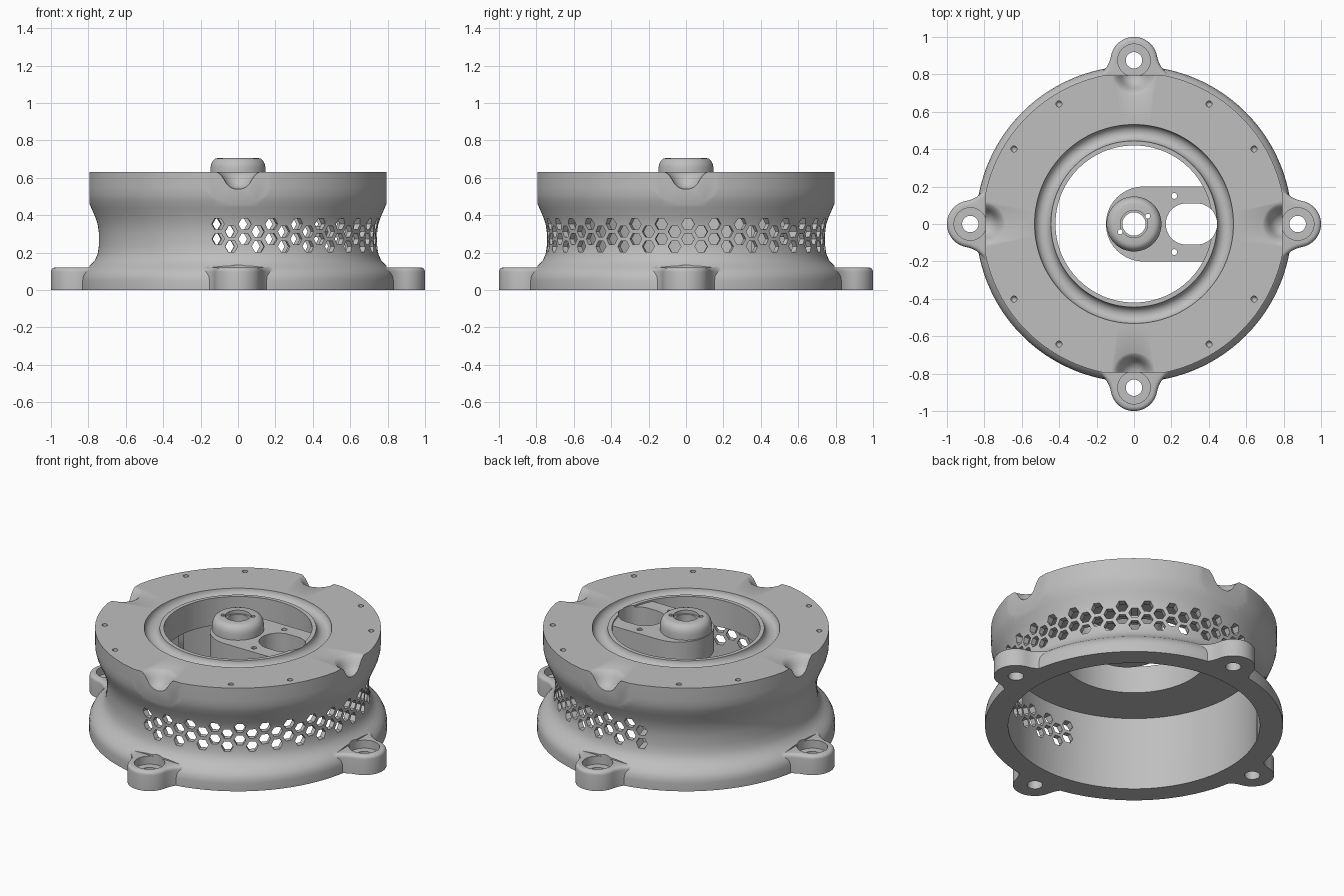
import bpy, bmesh, math
from math import sin, cos, radians, pi
from mathutils import Matrix

old = bpy.data.objects.get("Cube")
if old:
    bpy.data.objects.remove(old, do_unlink=True)

grey = bpy.data.materials.new("plain_grey")
grey.use_nodes = True
grey.diffuse_color = (0.52, 0.52, 0.52, 1)
grey.node_tree.nodes["Principled BSDF"].inputs["Base Color"].default_value = grey.diffuse_color


def finish(bm, name):
    bmesh.ops.recalc_face_normals(bm, faces=bm.faces)
    mesh = bpy.data.meshes.new(name)
    bm.to_mesh(mesh)
    bm.free()
    mesh.materials.append(grey)
    obj = bpy.data.objects.new(name, mesh)
    bpy.context.collection.objects.link(obj)
    return obj


def lathe(name, profile, closed=False, steps=160, spots=((0, 0),)):
    """Revolve (radius, height) points about an upright axis at each spot."""
    bm = bmesh.new()
    for x, y in spots:
        vs = [bm.verts.new((x + r, y, z)) for r, z in profile]
        pairs = list(zip(vs, vs[1:] + vs[:1])) if closed else list(zip(vs, vs[1:]))
        es = [bm.edges.new(p) for p in pairs]
        bmesh.ops.spin(bm, geom=vs + es, cent=(x, y, 0), axis=(0, 0, 1),
                       angle=2 * pi, steps=steps, use_duplicate=False)
    bmesh.ops.remove_doubles(bm, verts=bm.verts, dist=1e-5)
    return finish(bm, name)


def add_prism(bm, outline, z0, z1):
    face = bm.faces.new([bm.verts.new((x, y, z0)) for x, y in outline])
    top = bmesh.ops.extrude_face_region(bm, geom=[face])["geom"]
    verts = [g for g in top if isinstance(g, bmesh.types.BMVert)]
    bmesh.ops.translate(bm, vec=(0, 0, z1 - z0), verts=verts)
    return verts


def arc(cx, cy, r, a0, a1, n):
    """Points on an arc, angles in degrees."""
    return [(cx + r * cos(radians(a0 + (a1 - a0) * i / n)),
             cy + r * sin(radians(a0 + (a1 - a0) * i / n))) for i in range(n + 1)]


def circle(cx, cy, r, n=32):
    return arc(cx, cy, r, 0, 360, n)[:-1]


def quarter_turns(points):
    """The same points turned to each of the four sides."""
    return [[(c * x - s * y, s * x + c * y) for x, y in points]
            for c, s in ((1, 0), (0, 1), (-1, 0), (0, -1))]


def prisms(name, outlines, z0, z1):
    bm = bmesh.new()
    for o in outlines:
        add_prism(bm, o, z0, z1)
    return finish(bm, name)


def combine(target, other, operation):
    mod = target.modifiers.new("join_or_cut", 'BOOLEAN')
    mod.operation = operation
    mod.solver = 'EXACT'
    mod.object = other
    bpy.context.view_layer.objects.active = target
    bpy.ops.object.modifier_apply(modifier=mod.name)
    bpy.data.objects.remove(other, do_unlink=True)


def cut(target, other):
    combine(target, other, 'DIFFERENCE')


def join(target, other):
    combine(target, other, 'UNION')


# Waisted drum with a sloping skirt
housing = lathe("housing", [(0, 0), (0.845, 0), (0.845, 0.05), (0.841, 0.075), (0.829, 0.098),
                            (0.81, 0.118), (0.787, 0.136), (0.766, 0.158), (0.751, 0.19),
                            (0.744, 0.235), (0.743, 0.3), (0.75, 0.35), (0.765, 0.395),
                            (0.785, 0.44), (0.8, 0.475), (0.809, 0.51), (0.811, 0.55),
                            (0.811, 0.63), (0, 0.63)])

# Flats on the drum above the four ears
flat = [(0.794, -0.3), (0.95, -0.3), (0.95, 0.3), (0.794, 0.3)]
cut(housing, prisms("flat_cutter", quarter_turns(flat), 0.119, 0.8))

# Base plate with four filleted ears
PLATE, EAR, DIST, FILLET = 0.812, 0.125, 0.875, 0.15
a, b = PLATE + FILLET, EAR + FILLET
phi = math.degrees(math.acos((a * a + DIST * DIST - b * b) / (2 * a * DIST)))
fx, fy = a * cos(radians(phi)), a * sin(radians(phi))
psi = math.degrees(math.atan2(fy, fx - DIST))
quarter = (arc(DIST, 0, EAR, 0, psi, 14)
           + arc(fx, fy, FILLET, psi + 180, phi + 180, 8)[1:]
           + arc(0, 0, PLATE, phi, 90 - phi, 24)[1:]
           + arc(fy, fx, FILLET, 270 - phi, 270 - psi, 8)[1:]
           + arc(0, DIST, EAR, 90 - psi, 90, 14)[1:-1])
bm = bmesh.new()
top = set(add_prism(bm, sum(quarter_turns(quarter), []), 0, 0.12))
rim = [e for e in bm.edges if set(e.verts) <= top]
bmesh.ops.bevel(bm, geom=rim, offset=0.022, segments=4, profile=0.5, affect='EDGES')
join(housing, finish(bm, "ear_plate"))

# Hollow inside and central opening
cut(housing, lathe("bore_cutter", [(0, -0.1), (0.714, -0.1), (0.714, 0.46), (0, 0.46)]))
cut(housing, prisms("opening_cutter", [circle(0, 0, 0.42, 128)], 0.4, 0.8))

# Arm reaching from the ring to the centre
arm = arc(0.05, 0, 0.2, 90, 270, 40) + [(0.46, -0.2), (0.46, 0.2)]
join(housing, prisms("arm", [arm], 0.48, 0.62))

# Raised hub
join(housing, lathe("hub", [(0, 0.55), (0.147, 0.55), (0.147, 0.655), (0.143, 0.675), (0.134, 0.692),
                            (0.122, 0.702), (0.108, 0.706), (0, 0.706)], steps=64))

# Round groove about the opening
cut(housing, lathe("groove_cutter", circle(0.488, 0.632, 0.044, 24), closed=True))

# Hub bore, pin holes and the slot through the arm
slot = arc(0.28, 0, 0.11, 90, 270, 24) + arc(0.335, 0, 0.11, -90, 90, 24)
cut(housing, prisms("slot_cutter", [slot], 0.4, 0.8))
cut(housing, lathe("hub_cutter", [(0, 0.4), (0.062, 0.4), (0.062, 0.685), (0.073, 0.685),
                                  (0.073, 0.72), (0, 0.72)], steps=48))
pins = [circle(s * 0.074, s * 0.042, 0.013, 12) for s in (1, -1)]
pins += [circle(0.215, s * 0.15, 0.016, 12) for s in (1, -1)]
cut(housing, prisms("pin_cutter", pins, 0.4, 0.8))

# Screw holes in the top face
screws = [(0.757 * cos(radians(q * 90 + d)), 0.757 * sin(radians(q * 90 + d)))
          for q in range(4) for d in (32, 58)]
cut(housing, lathe("screw_cutter", [(0, 0.54), (0.016, 0.57), (0.016, 0.66), (0, 0.66)],
                   steps=16, spots=screws))

# Ear bolt holes, counterbores and flared scoops in the top edge
spots = [p[0] for p in quarter_turns([(DIST, 0)])]
cut(housing, prisms("bolt_cutter", [circle(x, y, 0.044) for x, y in spots], -0.1, 0.2))
cut(housing, prisms("counterbore_cutter", [circle(x, y, 0.087, 48) for x, y in spots], 0.07, 0.4))
cut(housing, lathe("scoop_cutter", [(0, 0.538), (0.025, 0.542), (0.047, 0.553), (0.063, 0.57),
                                    (0.075, 0.59), (0.087, 0.609), (0.102, 0.624), (0.122, 0.635),
                                    (0.122, 0.7), (0, 0.7)],
                   steps=48, spots=[p[0] for p in quarter_turns([(0.8, 0)])]))

# Staggered hexagonal vents round the right half
bm = bmesh.new()
for k in range(-18, 20):
    turn = Matrix.Rotation(radians(0.8 + k * 5.5), 4, 'Z')
    for z in ((0.352, 0.273) if k % 2 == 0 else (0.312, 0.233)):
        lay = turn @ Matrix.Translation((0.73, 0, z)) @ Matrix.Rotation(pi / 2, 4, 'Y')
        bmesh.ops.create_cone(bm, cap_ends=True, segments=6, radius1=0.034, radius2=0.034,
                              depth=0.14, matrix=lay)
cut(housing, finish(bm, "vent_cutter"))

# Smooth curved faces, sharp edges kept
bpy.ops.object.select_all(action='DESELECT')
housing.select_set(True)
bpy.context.view_layer.objects.active = housing
bpy.ops.object.shade_smooth_by_angle(angle=radians(30))
